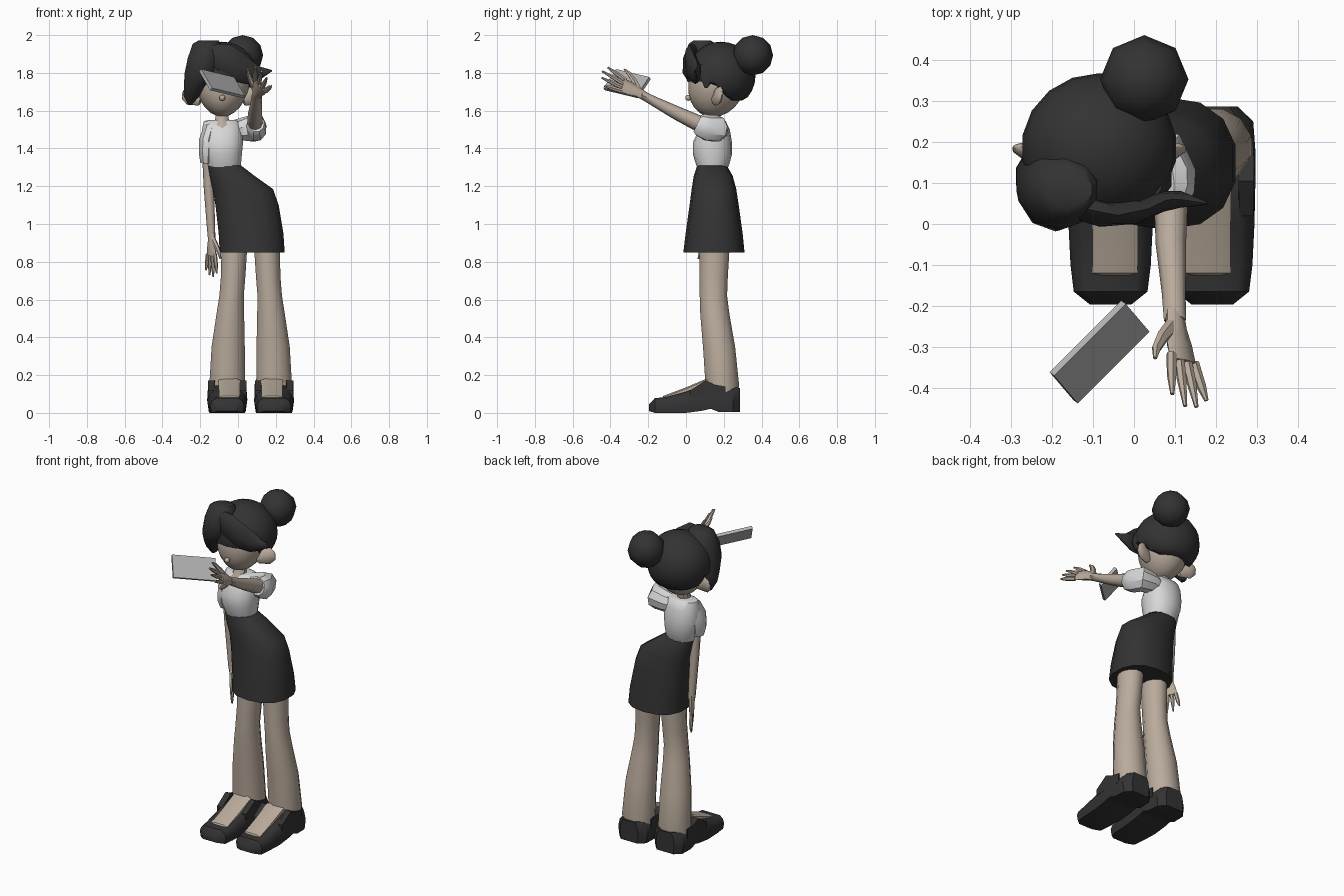
import bpy, bmesh, math
from mathutils import Vector as V


def material(name, rgb):
    m = bpy.data.materials.new(name)
    m.diffuse_color = (*rgb, 1)
    return m


SKIN = material("skin", (0.49, 0.41, 0.335))
DARK = material("charcoal", (0.033, 0.033, 0.033))
WHITE = material("white_cloth", (0.68, 0.68, 0.69))
GREY = material("device_grey", (0.45, 0.45, 0.45))


def finish(name, bm, mat, angle=35):
    bmesh.ops.recalc_face_normals(bm, faces=bm.faces)
    me = bpy.data.meshes.new(name)
    bm.to_mesh(me)
    bm.free()
    me.materials.append(mat)
    ob = bpy.data.objects.new(name, me)
    bpy.context.collection.objects.link(ob)
    bpy.ops.object.select_all(action='DESELECT')
    ob.select_set(True)
    bpy.context.view_layer.objects.active = ob
    if angle:
        bpy.ops.object.shade_smooth_by_angle(angle=math.radians(angle))
    return ob


def loft(name, rings, mat, angle=35):
    """Skin a list of equal-length point rings and cap both ends."""
    bm = bmesh.new()
    vs = [[bm.verts.new(p) for p in r] for r in rings]
    n = len(vs[0])
    for a, b in zip(vs, vs[1:]):
        for i in range(n):
            j = (i + 1) % n
            bm.faces.new((a[i], a[j], b[j], b[i]))
    bm.faces.new(vs[0])
    bm.faces.new(vs[-1])
    return finish(name, bm, mat, angle)


def stack(name, levels, mat, n=12, angle=35, power=1.0):
    """Horizontal ellipses given as (z, cx, cy, rx, ry)."""
    def pw(t):
        return math.copysign(abs(t) ** power, t)
    angs = [2 * math.pi * (i + 0.5) / n for i in range(n)]
    return loft(name, [[(cx + rx * pw(math.cos(a)), cy + ry * pw(math.sin(a)), z)
                        for a in angs] for z, cx, cy, rx, ry in levels], mat, angle)


def tube(name, path, mat, side=(1, 0, 0), n=8, angle=50):
    """Path points (x, y, z, radius along side, radius across)."""
    pts = [V(p[:3]) for p in path]
    rings = []
    for i, p in enumerate(path):
        t = (pts[min(i + 1, len(pts) - 1)] - pts[max(i - 1, 0)]).normalized()
        s = V(side)
        s = (s - t * s.dot(t)).normalized()
        u = t.cross(s)
        rings.append([pts[i] + s * p[3] * math.cos(2 * math.pi * k / n)
                      + u * p[4] * math.sin(2 * math.pi * k / n) for k in range(n)])
    return loft(name, rings, mat, angle)


def ball(name, c, r, mat, u=14, v=10, rule=None, angle=60):
    bm = bmesh.new()
    bmesh.ops.create_uvsphere(bm, u_segments=u, v_segments=v, radius=1)
    for w in bm.verts:
        w.co = V(c) + V([w.co[i] * r[i] for i in range(3)])
        if rule:
            rule(w.co)
    return finish(name, bm, mat, angle)


def hand(name, wrist, direction, thumbward, size):
    """Flat palm, four fanned fingers and a thumb."""
    w, d, s = V(wrist), V(direction).normalized(), V(thumbward)
    s = (s - d * s.dot(d)).normalized()

    def at(along, across, a, b):
        return (*(w + (d * along + s * across) * size), a * size, b * size)
    tube(name + "_palm", [at(-.04, 0, .10, .085), at(.15, .01, .13, .075),
                          at(.32, .0, .18, .07), at(.50, -.02, .19, .055)], SKIN, s)
    for i, length in enumerate((.92, 1.0, .96, .84)):
        k = .14 - i * .105
        tube(f"{name}_finger_{i + 1}", [at(.46, k, .055, .05), at(.7, k * 1.35, .05, .045),
                                        at(length, k * 1.6, .02, .02)], SKIN, s, 6)
    tube(name + "_thumb", [at(.12, .06, .08, .06), at(.30, .24, .065, .055),
                           at(.46, .36, .05, .04), at(.58, .40, .02, .02)], SKIN, s, 6)


# Legs, feet and shoes, mirrored about the hip line
MID = 0.067
for label, sg in (("left", 1), ("right", -1)):
    def mx(x):
        return MID + sg * (x - MID)
    stack(label + "_leg", [(z, mx(cx), cy, rx, ry) for z, cx, cy, rx, ry in (
        (.06, -.055, .19, .092, .085), (.15, -.057, .192, .098, .092),
        (.35, -.052, .175, .091, .088), (.52, -.041, .153, .076, .080),
        (.62, -.034, .145, .067, .075), (.72, -.026, .147, .067, .077),
        (.90, -.018, .152, .071, .083))], SKIN, 12)
    shoe = []
    for y, w, h, arch in ((-.197, .050, .045, .010), (-.165, .090, .078, 0),
                          (-.10, .098, .084, 0), (0, .103, .112, 0), (.09, .105, .145, .012),
                          (.13, .106, .140, .022), (.17, .106, .136, .006),
                          (.25, .100, .136, .004), (.287, .062, .132, .006)):
        shoe.append([(mx(-.057 + w * px), y, arch + (h - arch) * pz) for px, pz in
                     ((-.92, 0), (-1, .45), (-.9, .8), (-.66, 1),
                      (.66, 1), (.9, .8), (1, .45), (.92, 0))])
    loft(label + "_shoe", shoe, DARK, 40)
    # Bare instep showing through the shoe opening
    loft(label + "_instep", [[(mx(-.046 + k * hw), y, z) for k, z in
                              ((-1, .03), (-1, top - .008), (-.6, top), (.6, top),
                               (1, top - .008), (1, .03))]
                             for y, hw, top in ((-.128, .053, .078), (-.12, .055, .090),
                                                (0, .056, .135), (.11, .058, .182))], SKIN, 30)
    # Raised sides of the shoe around the ankle
    for k in (-1, 1):
        cx = -.057 + k * .083
        loft(f"{label}_shoe_flap_{'inner' if k > 0 else 'outer'}",
             [[(mx(cx - hw), y, .08), (mx(cx + hw), y, .08),
               (mx(cx + hw * .9), y, top), (mx(cx - hw * .9), y, top)]
              for y, hw, top in ((.02, .019, .118), (.105, .021, .172),
                                 (.15, .021, .15), (.21, .018, .14))], DARK, 30)

# Skirt leaning to one hip
stack("skirt", [(1.31, -.075, .138, .093, .078), (1.255, -.033, .144, .123, .103),
                (1.185, .026, .148, .163, .118), (1.10, .048, .149, .171, .130),
                (.95, .069, .149, .175, .151), (.85, .075, .148, .176, .162)],
      DARK, 14, 40, .85)

# Blouse body and neck
stack("blouse", [(1.29, -.075, .140, .088, .078), (1.315, -.076, .141, .094, .088),
                 (1.37, -.083, .140, .106, .104), (1.43, -.084, .140, .113, .104),
                 (1.50, -.085, .150, .108, .082), (1.545, -.085, .155, .098, .055),
                 (1.55, -.085, .155, .07, .04)], WHITE, 14, 50, .9)
stack("neck", [(1.485, -.085, .098, .020, .034), (1.525, -.085, .125, .044, .045),
               (1.56, -.085, .145, .037, .038), (1.64, -.085, .15, .037, .037)], SKIN, 10)

# Puffed sleeves
tube("raised_sleeve", [(-.05, .155, 1.49, .05, .05), (.02, .165, 1.50, .062, .062),
                       (.075, .160, 1.505, .072, .070), (.098, .115, 1.508, .070, .056),
                       (.098, .075, 1.525, .062, .050), (.098, .060, 1.532, .050, .042)],
     WHITE, (0, 0, 1), 9, 35)
tube("lowered_sleeve", [(-.10, .15, 1.515, .04, .05), (-.145, .14, 1.495, .045, .06),
                        (-.163, .125, 1.44, .046, .068), (-.165, .12, 1.37, .045, .062),
                        (-.165, .125, 1.325, .036, .045)], WHITE, (1, 0, 0), 9, 35)

# Arms
tube("raised_arm", [(.09, .13, 1.51, .042, .042), (.09, .05, 1.54, .041, .042),
                    (.09, -.05, 1.588, .037, .036), (.097, -.17, 1.650, .029, .026),
                    (.10, -.235, 1.685, .027, .022)], SKIN)
hand("raised_hand", (.10, -.225, 1.680), (.035, -.225, .12), (-.62, .1, .75), .255)
tube("lowered_arm", [(-.160, .13, 1.37, .030, .032), (-.155, .137, 1.20, .027, .028),
                     (-.145, .142, 1.02, .023, .025), (-.140, .143, .93, .020, .023)], SKIN)
hand("lowered_hand", (-.140, .143, .945), (0.01, 0, -1), (.5, -.85, 0), .225)


# Head with a tapered chin
def chin(co):
    if co.z < 1.72:
        k = 1 - .9 * (1.72 - co.z)
        co.x = -.083 + (co.x + .083) * k
        co.y -= (1.72 - co.z) * .12


ball("head", (-.083, .162, 1.735), (.142, .150, .168), SKIN, 16, 12, chin)
ball("nose", (-.083, .012, 1.668), (.016, .016, .016), SKIN, 8, 6)
for label, sg in (("left", -1), ("right", 1)):
    tube(label + "_ear", [(-.085 + sg * .11, .155, 1.66, .022, .035),
                          (-.085 + sg * .165, .172, 1.68, .024, .052),
                          (-.085 + sg * .195, .185, 1.695, .014, .038),
                          (-.085 + sg * .205, .19, 1.70, .004, .012)], SKIN, (0, 1, 0))


# Hair cap, trimmed along a hairline that drops towards the nape
def hairline(co):
    t = min(max((co.y - .14) / .09, 0), 1)
    co.z = max(co.z, 1.755 - .10 * t)


ball("hair_cap", (-.085, .185, 1.785), (.190, .183, .180), DARK, 18, 14, hairline, 45)
ball("hair_bun", (.025, .353, 1.893), (.108, .108, .107), DARK, 8, 6, None, 50)

# Large side lock over one temple
stack("side_lock", [(1.972, -.155, .085, .055, .045), (1.955, -.165, .085, .078, .070),
                    (1.88, -.180, .085, .090, .100), (1.80, -.192, .090, .095, .108),
                    (1.73, -.222, .105, .068, .080), (1.68, -.245, .120, .045, .055),
                    (1.63, -.255, .130, .010, .020)], DARK, 10, 40)

# Swept fringe ending in a pointed tip
tube("swept_fringe", [(-.15, .045, 1.91, .05, .03), (-.08, .025, 1.875, .085, .032),
                      (0, .03, 1.83, .080, .030), (.065, .055, 1.80, .062, .026),
                      (.115, .06, 1.80, .035, .020), (.18, .05, 1.812, .003, .003)],
     DARK, (0, 0, 1), 8, 40)
tube("temple_lock", [(.05, .11, 1.84, .05, .02), (.075, .115, 1.78, .045, .02),
                     (.075, .105, 1.72, .006, .005)], DARK, (0, 1, 0), 6, 40)

# Handheld device, a tilted flat slab
corner, long, short = V((-.195, -.37, 1.82)), V((.175, .175, -.042)), V((.058, -.068, -.10))
thick = long.cross(short).normalized() * .018
loft("handheld_device", [[corner + o, corner + long + o, corner + long + short + o,
                          corner + short + o] for o in (V((0, 0, 0)), thick)], GREY, 0)
